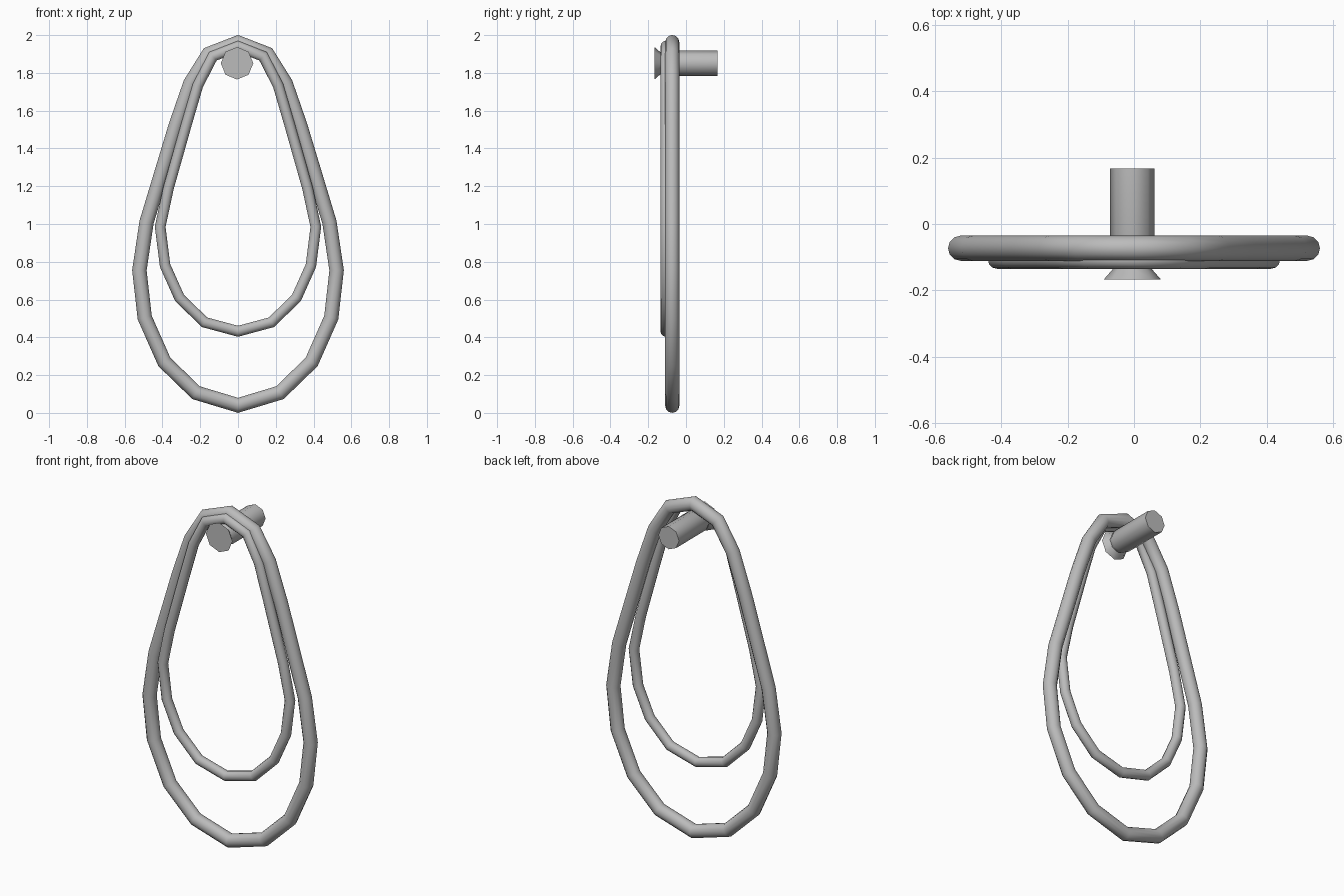
import bpy, bmesh, math
from mathutils import Vector, Matrix

cube = bpy.data.objects.get("Cube")
if cube:
    bpy.data.objects.remove(cube)

# One plain metal colour
metal = bpy.data.materials.new("grey_metal")
metal.use_nodes = True
GREY = (0.5, 0.5, 0.5, 1)
metal.diffuse_color = GREY
metal.node_tree.nodes["Principled BSDF"].inputs["Base Color"].default_value = GREY


def finish(name, bm, angle):
    bmesh.ops.recalc_face_normals(bm, faces=bm.faces)
    mesh = bpy.data.meshes.new(name)
    bm.to_mesh(mesh)
    bm.free()
    mesh.materials.append(metal)
    obj = bpy.data.objects.new(name, mesh)
    bpy.context.collection.objects.link(obj)
    bpy.ops.object.select_all(action="DESELECT")
    obj.select_set(True)
    bpy.context.view_layer.objects.active = obj
    bpy.ops.object.shade_smooth_by_angle(angle=math.radians(angle))
    return obj


def bridge(bm, a, b):
    n = len(a)
    for i in range(n):
        j = (i + 1) % n
        bm.faces.new((a[i], a[j], b[j], b[i]))


def hoop(name, half, y, radius, sides=12):
    """Closed tube with mitred corners along a mirrored half outline."""
    path = half + [(-x, z) for x, z in half[-2:0:-1]]
    pts = [Vector((x, y, z)) for x, z in path]
    bm = bmesh.new()
    rings = []
    for i, p in enumerate(pts):
        d0 = (p - pts[i - 1]).normalized()
        d1 = (pts[(i + 1) % len(pts)] - p).normalized()
        tangent = (d0 + d1).normalized()
        side = Vector((tangent.z, 0, -tangent.x)) / tangent.dot(d0)
        ring = []
        for k in range(sides):
            a = math.tau * k / sides
            ring.append(bm.verts.new(
                p + radius * (side * math.cos(a) + Vector((0, math.sin(a), 0)))))
        rings.append(ring)
    for i, ring in enumerate(rings):
        bridge(bm, rings[i - 1], ring)
    return finish(name, bm, 50)


def lathe(name, profile, centre, sides=8):
    """Capped solid turned about a front-to-back axis."""
    bm = bmesh.new()
    rings = []
    for y, r in profile:
        rings.append([bm.verts.new((centre[0] + r * math.sin(math.tau * k / sides), y,
                                    centre[1] - r * math.cos(math.tau * k / sides)))
                      for k in range(sides)])
    for a, b in zip(rings, rings[1:]):
        bridge(bm, a, b)
    bm.faces.new(rings[0])
    bm.faces.new(rings[-1])
    return finish(name, bm, 50)


# Large teardrop hoop
hoop("outer_hoop",
     [(0, 1.96), (.155, 1.9), (.252, 1.745), (.33, 1.52), (.484, 1.01),
      (.522, .755), (.494, .505), (.39, .27), (.222, .107), (0, .04)],
     -.073, .038)

# Small teardrop hoop, set slightly forward
hoop("inner_hoop",
     [(0, 1.94), (.133, 1.888), (.212, 1.735), (.272, 1.53), (.368, 1.19),
      (.412, .985), (.386, .78), (.31, .61), (.178, .48), (0, .432)],
     -.107, .028)

# Wall peg with a flared head
lathe("peg", [(-.167, .086), (-.135, .058), (-.11, .067), (.167, .067)], (-.005, 1.851))
